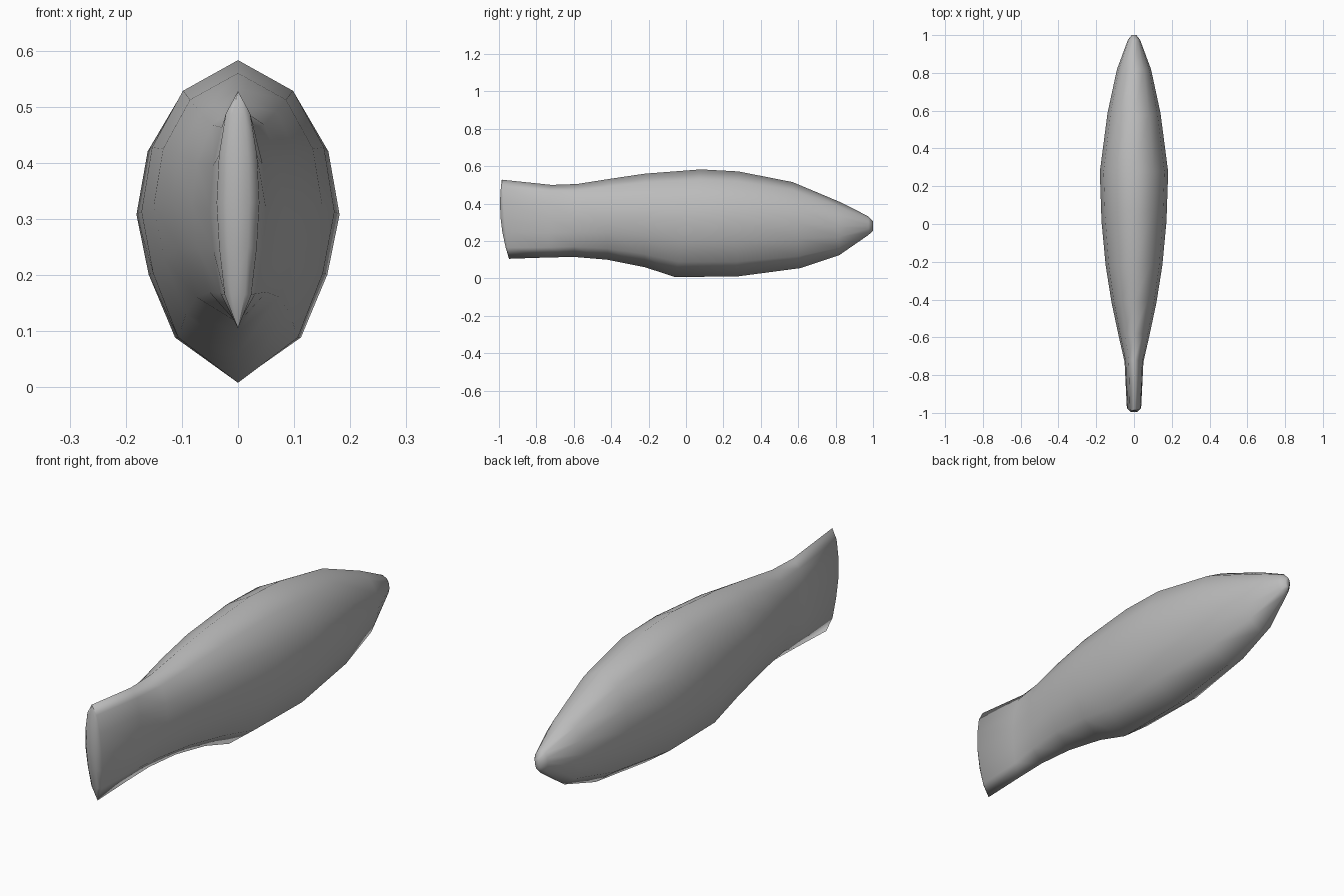
import bpy, bmesh

if "Cube" in bpy.data.objects:
    bpy.data.objects.remove(bpy.data.objects["Cube"])

# Body colour
grey = bpy.data.materials.new("plain grey")
grey.diffuse_color = (0.5, 0.5, 0.5, 1)
grey.use_nodes = True
grey.node_tree.nodes["Principled BSDF"].inputs["Base Color"].default_value = grey.diffuse_color

# Right half of the cross-section, top to bottom: (share of half width, share of height)
SECTION = [(0, 1), (0.57, 0.905), (0.89, 0.73), (1, 0.53), (0.88, 0.34), (0.62, 0.14), (0, 0)]

# Stations from tail to nose: (y at top, y at bottom, z top, z bottom, half width)
STATIONS = [
    (-0.985, -0.945, 0.528, 0.105, 0.038),
    (-0.72, -0.74, 0.500, 0.112, 0.050),
    (-0.58, -0.60, 0.505, 0.115, 0.082),
    (-0.41, -0.42, 0.532, 0.100, 0.119),
    (-0.22, -0.22, 0.560, 0.060, 0.150),
    (0.08, -0.06, 0.583, 0.008, 0.172),
    (0.28, 0.27, 0.572, 0.010, 0.181),
    (0.57, 0.61, 0.515, 0.055, 0.140),
    (0.82, 0.82, 0.410, 0.125, 0.090),
    (0.975, 0.975, 0.332, 0.232, 0.032),
    (1.0, 1.0, 0.305, 0.255, 0.012),
]


def ring(bm, y_top, y_bottom, top, bottom, half, bulge=0):
    """One closed loop; bulge pushes its middle toward the tail end."""
    right = []
    for sx, sz in SECTION:
        y = y_bottom + (y_top - y_bottom) * sz - bulge * 4 * sz * (1 - sz)
        right.append((sx * half, y, bottom + (top - bottom) * sz))
    left = [(-x, y, z) for x, y, z in right[-2:0:-1]]
    return [bm.verts.new(p) for p in right + left]


def bridge(bm, a, b):
    n = len(a)
    for i in range(n):
        j = (i + 1) % n
        bm.faces.new((a[i], a[j], b[j], b[i]))


bm = bmesh.new()
# Narrow rounded tail edge, then the body rings
rings = [ring(bm, -0.985, -0.947, 0.526, 0.107, 0.020, 0.025)]
rings += [ring(bm, *s, 0.006 if i == 0 else 0) for i, s in enumerate(STATIONS)]
for a, b in zip(rings, rings[1:]):
    bridge(bm, a, b)

# Tail edge closed with strips across, nose closed with one face
tail = rings[0]
n = len(tail)
bm.faces.new((tail[0], tail[1], tail[-1]))
for i in range(1, n // 2 - 1):
    bm.faces.new((tail[i], tail[i + 1], tail[n - i - 1], tail[n - i]))
bm.faces.new((tail[n // 2 - 1], tail[n // 2], tail[n // 2 + 1]))
bm.faces.new(rings[-1])

bmesh.ops.recalc_face_normals(bm, faces=bm.faces)
for f in bm.faces:
    f.smooth = True
mesh = bpy.data.meshes.new("body")
bm.to_mesh(mesh)
bm.free()
mesh.materials.append(grey)
body = bpy.data.objects.new("body", mesh)
bpy.context.collection.objects.link(body)
